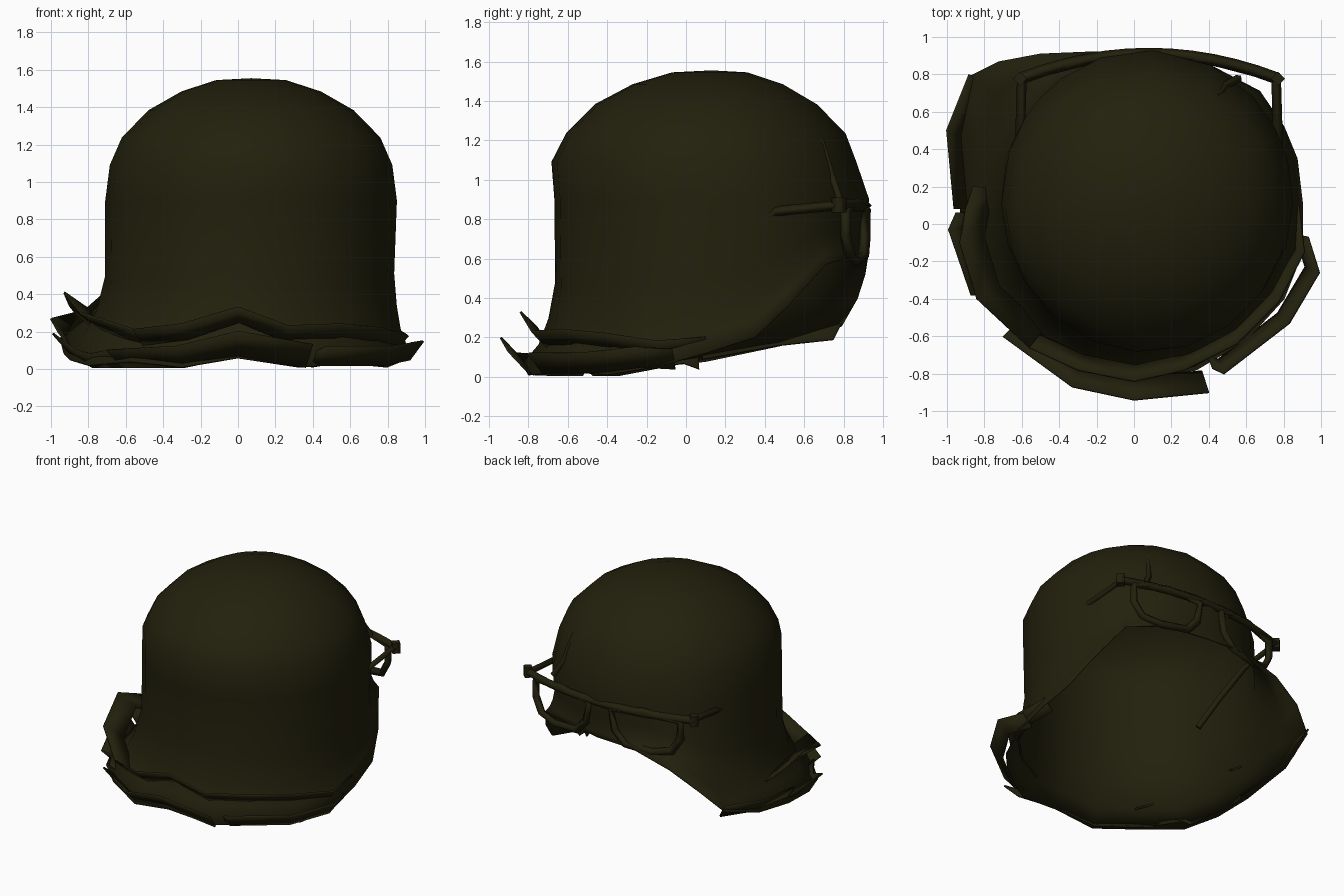
import bpy
import math
from mathutils import Vector

cube = bpy.data.objects.get("Cube")
if cube:
    bpy.data.objects.remove(cube, do_unlink=True)

# One dark olive colour for everything
olive = bpy.data.materials.new("dark_olive")
olive.use_nodes = True
OLIVE_RGBA = (0.016, 0.0142, 0.0037, 1)
olive.diffuse_color = OLIVE_RGBA
shader = next(n for n in olive.node_tree.nodes if n.type == "BSDF_PRINCIPLED")
shader.inputs["Base Color"].default_value = OLIVE_RGBA
shader.inputs["Roughness"].default_value = 0.9

CENTRE = Vector((0.07, 0.13, 0))


def make_mesh(name, verts, faces, thickness, angle):
    """Create a smooth-shaded mesh object with a thin wall."""
    mesh = bpy.data.meshes.new(name)
    mesh.from_pydata(verts, [], faces)
    mesh.materials.append(olive)
    obj = bpy.data.objects.new(name, mesh)
    bpy.context.collection.objects.link(obj)
    bpy.ops.object.select_all(action="DESELECT")
    obj.select_set(True)
    bpy.context.view_layer.objects.active = obj
    bpy.ops.object.shade_smooth_by_angle(angle=math.radians(angle))
    wall = obj.modifiers.new("wall", "SOLIDIFY")
    wall.thickness = thickness
    wall.offset = 0


def make_rod(name, points, radius, cyclic=False):
    """Create a thin square-section rod along a path."""
    curve = bpy.data.curves.new(name, "CURVE")
    curve.dimensions = "3D"
    curve.bevel_depth = radius
    curve.bevel_resolution = 0
    curve.use_fill_caps = True
    spline = curve.splines.new("POLY")
    spline.points.add(len(points) - 1)
    for target, point in zip(spline.points, points):
        target.co = (*point, 1)
    spline.use_cyclic_u = cyclic
    curve.materials.append(olive)
    obj = bpy.data.objects.new(name, curve)
    bpy.context.collection.objects.link(obj)


# Hat shell: an uneven rim, raised at the back, lofted up to a round crown
rim = [(.9, .1, .12), (.87, .35, .2), (.8, .52, .36), (.67, .71, .57),
       (.42, .84, .61), (.1, .9, .6), (-.2, .92, .6), (-.5, .91, .52),
       (-.72, .87, .4), (-.88, .79, .26), (-.95, .48, .16), (-.93, .1, .08),
       (-.9, -.18, .05), (-.8, -.42, .02), (-.58, -.65, .04), (-.3, -.8, .01),
       (0, -.83, .06), (.33, -.78, .01), (.6, -.62, .03), (.8, -.4, .01),
       (.9, -.15, .05)]
WALL = [(0, 1), (.12, .55), (.28, .28), (.5, .1)]     # height share, flare share
# radius, height, forward shift
CROWN = [(.795, .9, 0), (.77, 1.09, -.04), (.705, 1.235, -.03), (.56, 1.38, -.03),
         (.38, 1.48, -.02), (.19, 1.54, -.01)]
WALL_RADIUS, WALL_TOP, X_SCALE = .772, .9, .975


def build_shell():
    count = len(rim)
    spokes = [Vector((x, y, 0)) - CENTRE for x, y, z in rim]
    circle = [s.normalized() for s in spokes]
    for c in circle:
        c.x *= X_SCALE
    rows = []
    for share, flare in WALL:
        row = []
        for spoke, c, (x, y, z) in zip(spokes, circle, rim):
            point = CENTRE + (c * WALL_RADIUS).lerp(spoke, flare)
            point.z = z + (WALL_TOP - z) * share
            row.append(point)
        rows.append(row)
    for radius, height, shift in CROWN:
        rows.append([CENTRE + c * radius + Vector((0, shift, height)) for c in circle])
    verts = [p for row in rows for p in row] + [CENTRE + Vector((0, 0, 1.55))]
    faces = []
    for r in range(len(rows) - 1):
        for i in range(count):
            j = (i + 1) % count
            a, b = r * count, (r + 1) * count
            faces.append((a + i, a + j, b + j, b + i))
    last = (len(rows) - 1) * count
    for i in range(count):
        faces.append((last + i, last + (i + 1) % count, len(verts) - 1))
    make_mesh("hat_shell", verts, faces, 0.01, 80)


build_shell()


# Ragged brim: upturned flaps that flare outwards from the rim
def make_flap(name, outer, inner_scale, drop):
    verts, faces = [], []
    for point in outer:
        edge = Vector(point)
        flat = Vector((edge.x, edge.y, 0))
        inner = CENTRE + (flat - CENTRE) * inner_scale
        inner.z = max(0.01, edge.z - drop)
        verts += [inner, edge]
    for i in range(0, len(verts) - 2, 2):
        faces.append((i, i + 2, i + 3, i + 1))
    make_mesh(name, verts, faces, 0.012, 60)


# outline, inner edge scale, drop
flaps = {
    "front_lower": ([(-.7, -.6, .1), (-.33, -.87, .12), (0, -.94, .2),
                     (.4, -.9, .13)], .89, .13),
    "left_lower": ([(.42, -.77, .1), (.48, -.8, .12), (.83, -.53, .12),
                    (.99, -.26, .15), (.93, -.07, .14)], .92, .1),
    "right_lower": ([(-.95, .06, .16), (-.99, -.03, .19), (-.87, -.38, .1),
                     (-.79, -.38, .08), (-.69, -.54, .1)], .9, .12),
    "rear_right": ([(-.88, .8, .3), (-1, .5, .27), (-.96, .08, .2)], .92, .11),
    "right_upper": ([(-.86, .2, .29), (-.9, .08, .34), (-.93, -.1, .41),
                     (-.84, -.4, .3), (-.56, -.66, .21)], .87, .09),
    "front_upper": ([(-.56, -.66, .21), (-.3, -.78, .24), (0, -.84, .33),
                     (.27, -.78, .23), (.55, -.64, .24), (.77, -.42, .22),
                     (.91, -.15, .18), (.88, .1, .2)], .915, .08),
}
for place, (outline, scale, drop) in flaps.items():
    make_flap(place + "_brim", outline, scale, drop)


# Spectacles hung across the back, bowed around the hat
BRIDGE_X, BAR_Z = .08, .87


def bowed(offset, z):
    return Vector((BRIDGE_X + offset, .91 - .28 * offset ** 2, z))


make_rod("spectacle_top_bar",
         [bowed(.69 * i / 6, BAR_Z) for i in range(-6, 7)], .032)

LENS = [(.09, .85), (.34, .88), (.6, .85), (.6, .72), (.54, .62),
        (.4, .59), (.2, .61), (.12, .7)]
ARM = [(.68, .77, .87), (.69, .45, .84), (.63, .25, .66), (.55, .12, .46)]
for side, sign in (("left", 1), ("right", -1)):
    make_rod(side + "_lens_frame", [bowed(sign * x, z) for x, z in LENS], .03, True)
    make_rod(side + "_arm", [(BRIDGE_X + sign * x, y, z) for x, y, z in ARM], .026)
    hinge = bowed(sign * .69, BAR_Z)
    make_rod(side + "_hinge", [hinge + Vector((0, 0, -.035)),
                               hinge + Vector((0, 0, .04))], .038)

# Small cloth fold lying on the hat above the spectacles
make_rod("cloth_fold", [(.44, .68, 1.21), (.47, .71, 1.12), (.49, .74, 1.02),
                        (.56, .78, .9)], .022)
